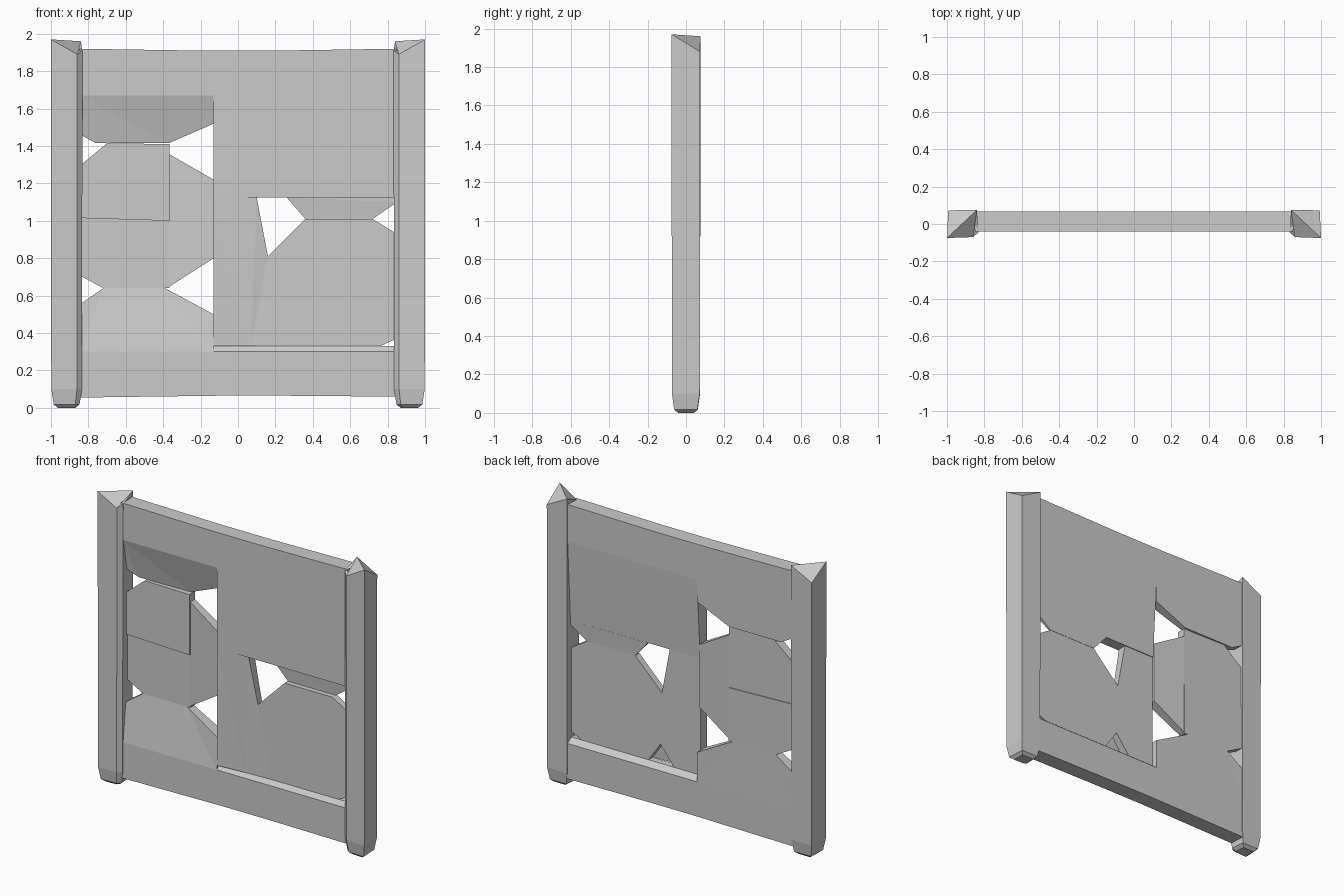
import bpy, bmesh

if "Cube" in bpy.data.objects:
    bpy.data.objects.remove(bpy.data.objects["Cube"])


def finish(name, bm):
    bmesh.ops.recalc_face_normals(bm, faces=bm.faces)
    me = bpy.data.meshes.new(name)
    bm.to_mesh(me)
    bm.free()
    ob = bpy.data.objects.new(name, me)
    bpy.context.collection.objects.link(ob)
    return ob


def plate(name, pts):
    """Slab from a front outline; each point is (x, z, front y, back y)."""
    bm = bmesh.new()
    f = [bm.verts.new((x, yf, z)) for x, z, yf, yb in pts]
    b = [bm.verts.new((x, yb, z)) for x, z, yf, yb in pts]
    n = len(pts)
    caps = [bm.faces.new(f), bm.faces.new(b[::-1])]
    for i in range(n):
        j = (i + 1) % n
        bm.faces.new((f[i], b[i], b[j], f[j]))
    bmesh.ops.triangulate(bm, faces=caps)
    return finish(name, bm)


def flat(pts, yf, yb):
    return [(x, z, yf, yb) for x, z in pts]


def post(name, s):
    """Faceted post with folded top and tapered foot."""
    sec = [(1, -.075), (.86, -.07), (.832, -.045), (.84, .075), (.993, .073)]
    tops = [1.97, 1.89, 1.91, 1.96, 1.88]
    cx, cy = .917, 0
    bm = bmesh.new()
    rings = []
    for z, k in ((0, .55), (.018, .82), (.1, .98), (None, 1)):
        rings.append([bm.verts.new((s * (cx + (x - cx) * k), cy + (y - cy) * k,
                                    t if z is None else z))
                      for (x, y), t in zip(sec, tops)])
    for a, b in zip(rings, rings[1:]):
        for i in range(5):
            j = (i + 1) % 5
            bm.faces.new((a[i], a[j], b[j], b[i]))
    bm.faces.new(rings[0])
    t = rings[-1]
    for idx in ((0, 3, 4), (0, 1, 3), (1, 2, 3)):
        bm.faces.new([t[i] for i in idx])
    return finish(name, bm)


post("left_post", -1)
post("right_post", 1)

F, B = -.04, .068

# Top and bottom boards, slightly bowed
plate("top_board", flat([(-.85, 1.67), (-.13, 1.67), (.85, 1.67), (.85, 1.92),
                         (.2, 1.91), (-.2, 1.91), (-.85, 1.92)], F, B))
plate("bottom_board", flat([(-.85, .055), (-.1, .065), (.25, .065), (.85, .06),
                            (.85, .30), (-.13, .30), (-.85, .30)], F, B))
plate("bottom_ledge", [(-.13, .30, F, B), (.85, .30, F, B),
                       (.85, .33, -.015, .03), (-.13, .33, -.015, .03)])

# Upper right board: flush front, back slopes inward
plate("upper_right_board", [(-.13, 1.125, F, .035), (.85, 1.125, F, .04),
                            (.85, 1.67, F, B), (-.13, 1.67, F, B)])
plate("right_lintel", [(.26, 1.125, .01, .038), (.36, 1.01, .02, .032),
                       (.72, 1.01, .02, .032), (.85, 1.10, .01, .038),
                       (.85, 1.125, .01, .04)])

# Thin right panel with corner notches
C, R, D = F, -.015, .03
plate("right_panel", [(-.13, .33, C, D), (.07, .33, -.025, D), (.17, .46, R, D),
                      (.26, .33, R, D), (.76, .33, R, D), (.85, .37, R, D),
                      (.85, .93, R, D), (.72, 1.01, R, D), (.36, 1.01, R, D),
                      (.16, .81, R, D), (.10, 1.125, -.03, D), (-.13, 1.125, C, D)])

# Left lintel: slopes back from the top board
plate("left_lintel", [(-.85, 1.67, F, B), (-.85, 1.465, .0, B), (-.76, 1.415, .02, B),
                      (-.37, 1.415, .03, B), (-.13, 1.52, .0, B), (-.13, 1.67, F, B)])

# Left panel: two stepped slabs, a side strip and a sloping sill
plate("left_panel_upper", flat([(-.85, 1.015), (-.365, 1.0), (-.365, 1.41),
                                (-.70, 1.415), (-.85, 1.29)], .0, .06))
plate("left_panel_lower", flat([(-.85, .71), (-.72, .64), (-.365, .64),
                                (-.365, 1.0), (-.85, 1.015)], .012, .066))
plate("left_panel_strip", [(-.365, .65, .012, .06), (-.13, .80, -.02, .045),
                           (-.13, 1.22, -.02, .045), (-.365, 1.355, .012, .06)])
plate("left_sill", [(-.85, .30, F, B), (-.13, .30, F, B), (-.13, .50, -.02, B),
                    (-.39, .64, .012, .066), (-.72, .64, .012, .066),
                    (-.85, .55, -.01, B)])
